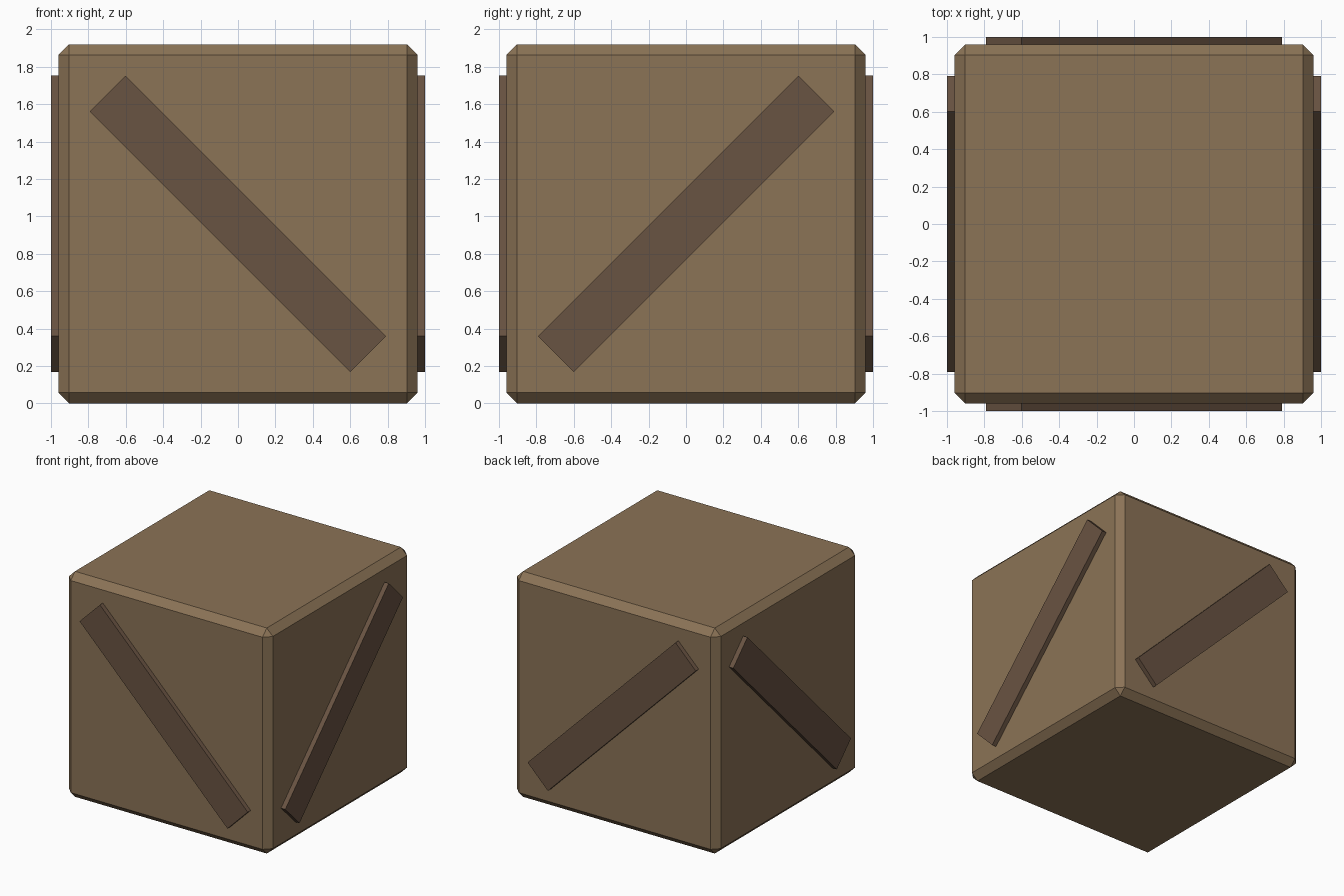
import bpy
from math import pi
from mathutils import Matrix

default = bpy.data.objects.get("Cube")
if default:
    bpy.data.objects.remove(default, do_unlink=True)

SIZE = 1.92
HALF = SIZE / 2


def srgb(*rgb):
    return [((c / 255 + 0.055) / 1.055) ** 2.4 for c in rgb] + [1.0]


def material(name, colour):
    mat = bpy.data.materials.new(name)
    mat.use_nodes = True
    mat.diffuse_color = colour
    mat.node_tree.nodes["Principled BSDF"].inputs["Base Color"].default_value = colour
    return mat


def box(name, size, matrix, mat):
    bpy.ops.mesh.primitive_cube_add(size=1)
    obj = bpy.context.object
    obj.name = name
    obj.data.transform(matrix @ Matrix.Diagonal((*size, 1)))
    obj.data.materials.append(mat)
    return obj


light_wood = material("light_wood", srgb(139, 115, 86))
dark_wood = material("dark_wood", srgb(105, 83, 66))
centre = Matrix.Translation((0, 0, HALF))

# Crate body with chamfered edges
body = box("crate_body", (SIZE, SIZE, SIZE), centre, light_wood)
chamfer = body.modifiers.new("chamfer", "BEVEL")
chamfer.width = 0.057
chamfer.segments = 1

# Diagonal braces: opposite sides lean the same way in space
for name, turn, side, lean in (("front", 0, -1, 1), ("back", 0, 1, 1),
                               ("right", pi / 2, -1, -1), ("left", pi / 2, 1, -1)):
    place = (centre @ Matrix.Rotation(turn, 4, "Z")
             @ Matrix.Translation((0, side * HALF, 0))
             @ Matrix.Rotation(lean * pi / 4, 4, "Y"))
    box(name + "_brace", (1.97, 0.08, 0.27), place, dark_wood)
